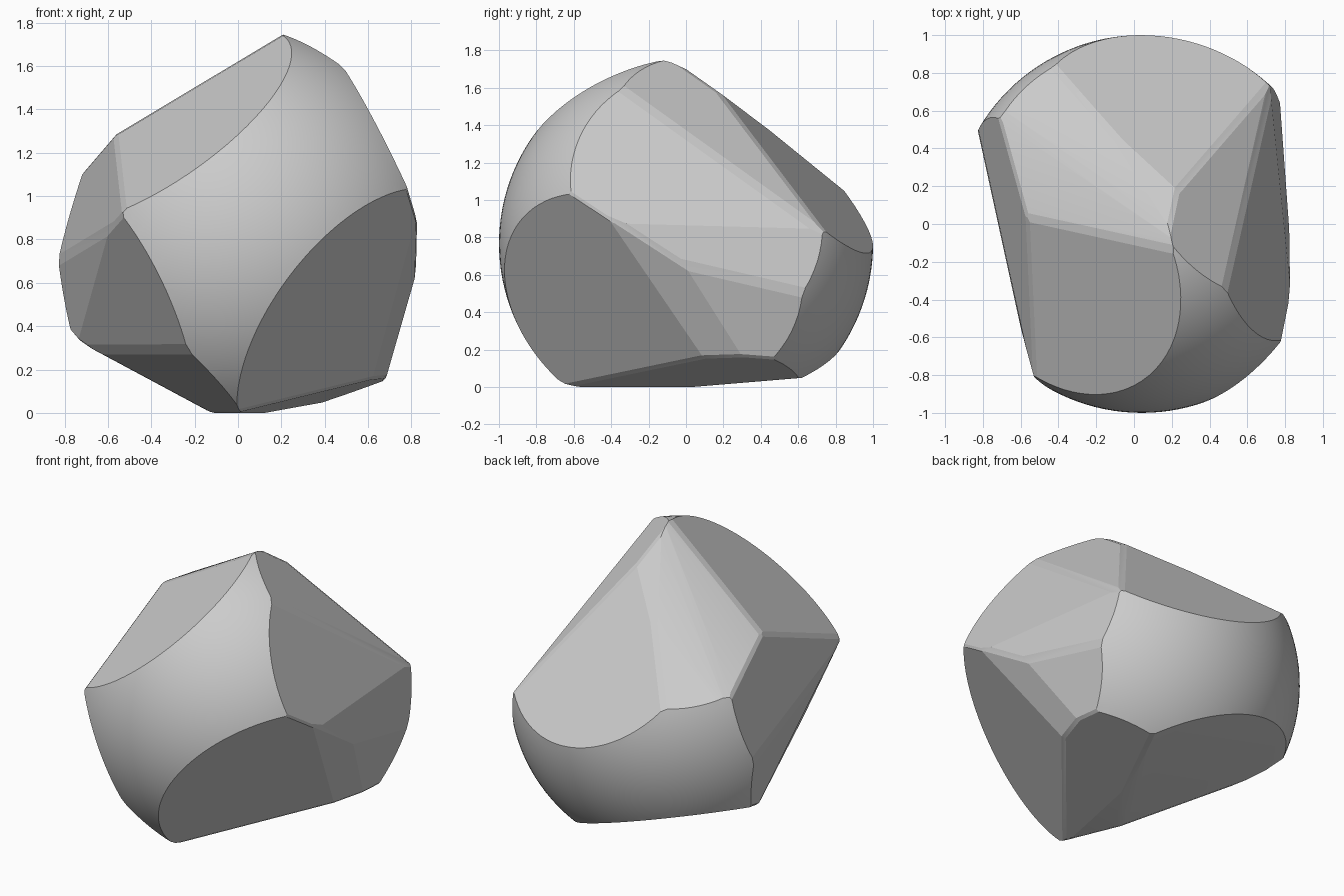
import bpy, bmesh
from mathutils import Vector

cube = bpy.data.objects.get("Cube")
if cube:
    bpy.data.objects.remove(cube, do_unlink=True)

# Stone colour
grey = bpy.data.materials.new("stone_grey")
grey.use_nodes = True
colour = (0.6, 0.6, 0.6, 1)
grey.diffuse_color = colour
grey.node_tree.nodes["Principled BSDF"].inputs["Base Color"].default_value = colour

# Flat facets: outward direction and distance from the ball's centre
facets = {
    "upper_front": ((-.537, -.344, .770), .714),
    "upper_back": ((-.03, .58, .814), .755),
    "upper_middle": ((-.26, .46, .85), .757),
    "upper_far_side": ((-.485, .144, .862), .747),
    "upper_side": ((.643, .344, .683), .735),
    "back_slope": ((.195, .716, .671), .706),
    "side_slope": ((.898, .103, .427), .718),
    "side_wall": ((.985, .104, .138), .755),
    "side_under": ((.962, .007, -.272), .785),
    "side_front_corner": ((.875, -.254, -.412), .735),
    "lower_front": ((.70, -.485, -.522), .68),
    "far_side_wall": ((-.941, -.166, .295), .72),
    "far_side_lower": ((-.965, -.228, -.135), .736),
    "far_side_under": ((-.847, -.355, -.394), .717),
    "under_front": ((-.63, -.265, -.73), .742),
    "under_side": ((.306, -.062, -.949), .752),
    "under_back": ((-.302, .217, -.928), .705),
    "base": ((0, 0, -1), .767),
}
cuts = [(Vector(n).normalized(), d) for n, d in facets.values()]

# Narrow chamfers that soften the ridge between neighbouring facets
chamfers = []
for i, (n1, d1) in enumerate(cuts):
    for n2, d2 in cuts[:i]:
        if 0.35 < n1.dot(n2) < 0.93:
            total = n1 + n2
            chamfers.append((total.normalized(), (d1 + d2) / total.length - 0.006))

# Ball sliced flat on each facet, each slice closed with one face
bm = bmesh.new()
bmesh.ops.create_uvsphere(bm, u_segments=128, v_segments=64, radius=1)
for normal, distance in cuts + chamfers:
    if max(v.co.dot(normal) for v in bm.verts) < distance + 1e-3:
        continue
    bmesh.ops.bisect_plane(
        bm, geom=bm.verts[:] + bm.edges[:] + bm.faces[:], dist=1e-5,
        plane_co=normal * distance, plane_no=normal, clear_outer=True)
    rim = [e for e in bm.edges if e.is_boundary]
    bmesh.ops.holes_fill(bm, edges=rim, sides=0)
bmesh.ops.recalc_face_normals(bm, faces=bm.faces[:])

# Rest it on the ground and centre it
low = Vector([min(v.co[i] for v in bm.verts) for i in range(3)])
high = Vector([max(v.co[i] for v in bm.verts) for i in range(3)])
middle = (low + high) / 2
bmesh.ops.translate(bm, verts=bm.verts[:], vec=(-middle.x, -middle.y, -low.z))

mesh = bpy.data.meshes.new("faceted_stone")
bm.to_mesh(mesh)
bm.free()
mesh.materials.append(grey)
stone = bpy.data.objects.new("faceted_stone", mesh)
bpy.context.collection.objects.link(stone)

# Smooth ball surface with crisp facet edges
bpy.ops.object.select_all(action="DESELECT")
stone.select_set(True)
bpy.context.view_layer.objects.active = stone
bpy.ops.object.shade_smooth_by_angle(angle=0.2)
